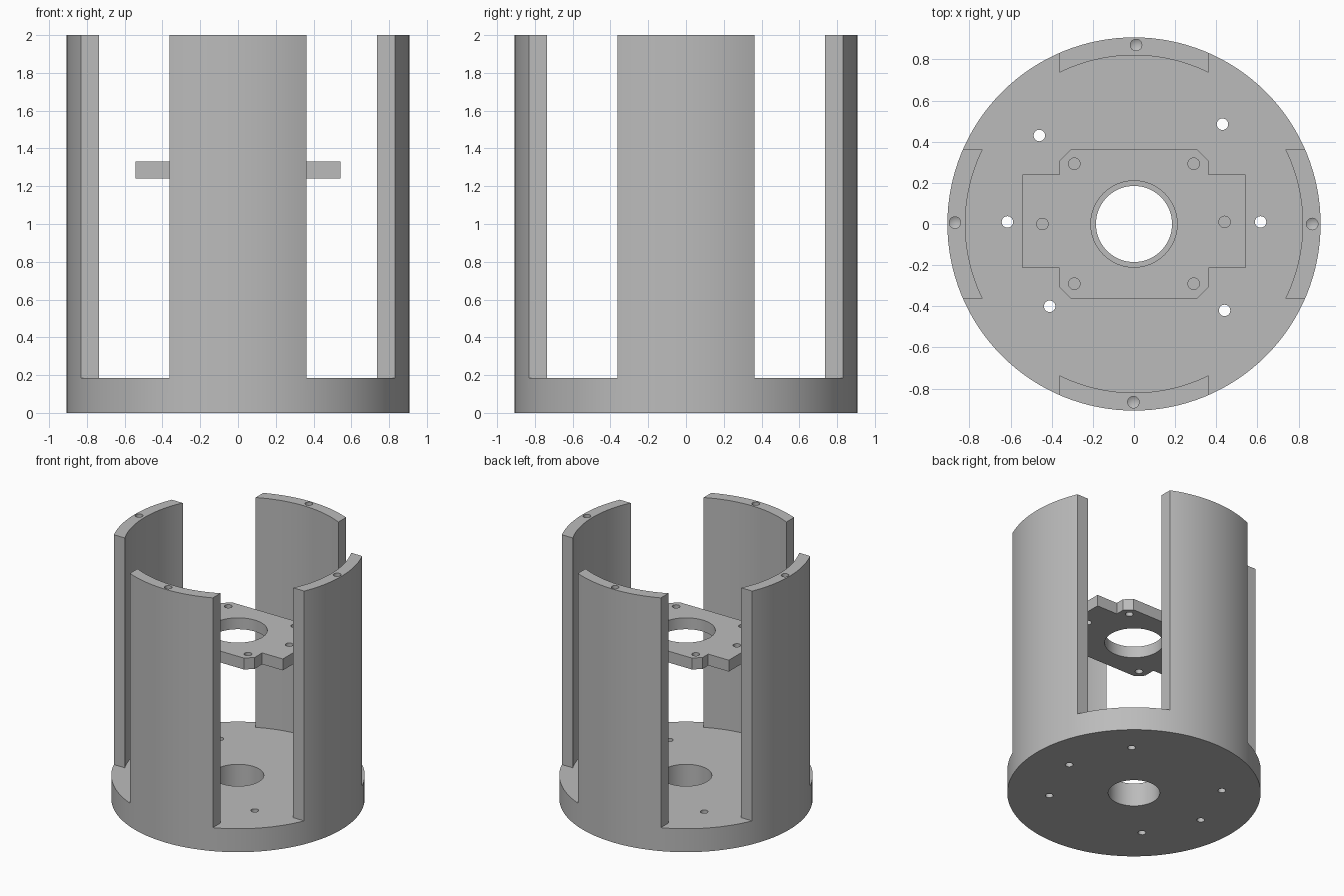
import bpy, bmesh, math
from math import radians

cube = bpy.data.objects.get("Cube")
if cube:
    bpy.data.objects.remove(cube, do_unlink=True)

R, H = 0.907, 2.0            # drum radius and height
FLOOR = 0.185                # base thickness
INNER = 0.82                 # inside radius of the walls
HALF = 0.362                 # half width of each wall
PIN = 0.028                  # screw hole radius

grey = bpy.data.materials.new("plain grey")
grey.use_nodes = True
colour = (0.5, 0.5, 0.5, 1)
grey.diffuse_color = colour
grey.node_tree.nodes["Principled BSDF"].inputs["Base Color"].default_value = colour


def prism(name, outline, z0, z1):
    """Extrude a counter-clockwise outline from z0 to z1."""
    bm = bmesh.new()
    face = bm.faces.new([bm.verts.new((x, y, z0)) for x, y in outline])
    top = bmesh.ops.extrude_face_region(bm, geom=[face])["geom"]
    verts = [v for v in top if isinstance(v, bmesh.types.BMVert)]
    bmesh.ops.translate(bm, verts=verts, vec=(0, 0, z1 - z0))
    bmesh.ops.recalc_face_normals(bm, faces=bm.faces)
    mesh = bpy.data.meshes.new(name)
    bm.to_mesh(mesh)
    bm.free()
    mesh.materials.append(grey)
    obj = bpy.data.objects.new(name, mesh)
    bpy.context.collection.objects.link(obj)
    return obj


def circle(r, x=0, y=0, n=128):
    return [(x + r * math.cos(math.tau * i / n), y + r * math.sin(math.tau * i / n))
            for i in range(n)]


def rod(r, x, y, z0, z1, n=24):
    return prism("hole_cutter", circle(r, x, y, n), z0, z1)


def drill(x, y, depth):
    """Blind hole cutter with a pointed end."""
    obj = rod(PIN, x, y, H - depth, H + 0.1)
    bm = bmesh.new()
    bm.from_mesh(obj.data)
    low = [f for f in bm.faces if f.normal.z < -0.9]
    tip = bmesh.ops.poke(bm, faces=low)["verts"]
    tip[0].co.z -= 0.016
    bm.to_mesh(obj.data)
    bm.free()
    return obj


def cut(target, cutters):
    """Subtract the cutters, then apply and remove them."""
    for c in cutters:
        c.hide_render = True
        mod = target.modifiers.new("cut", "BOOLEAN")
        mod.operation, mod.solver, mod.object = "DIFFERENCE", "EXACT", c
    graph = bpy.context.evaluated_depsgraph_get()
    mesh = bpy.data.meshes.new_from_object(target.evaluated_get(graph))
    target.modifiers.clear()
    target.data = mesh
    for c in cutters:
        bpy.data.objects.remove(c, do_unlink=True)


def finish(obj):
    bpy.ops.object.select_all(action="DESELECT")
    obj.select_set(True)
    bpy.context.view_layer.objects.active = obj
    bpy.ops.object.shade_smooth_by_angle(angle=radians(30))


# Drum: one solid hollowed out, with four corner openings leaving four walls
drum = prism("slotted_drum", circle(R), 0, H)
cutters = [prism("bore_cutter", circle(INNER), FLOOR, H + 0.1)]
for sx in (-1, 1):
    for sy in (-1, 1):
        corner = [(HALF, HALF), (1, HALF), (1, 1), (HALF, 1)]
        cutters.append(prism("corner_cutter", [(sx * x, sy * y) for x, y in corner],
                             FLOOR, H + 0.1))

# Base holes: shaft opening and six screw holes
cutters.append(rod(0.185, 0, 0, -0.1, 0.3, 64))
for x, y in [(-0.46, 0.43), (0.43, 0.485), (-0.615, 0.01),
             (0.615, 0.01), (-0.41, -0.4), (0.44, -0.42)]:
    cutters.append(rod(PIN, x, y, -0.1, 0.3))

# Blind screw holes in the wall tops
for x, y in [(0.01, 0.87), (-0.87, 0.007), (0.866, 0), (-0.003, -0.866)]:
    cutters.append(drill(x, y, 0.2))
cut(drum, cutters)
finish(drum)

# Mounting plate: chamfered square with a tab on each side
C = 0.308                    # start of the corner chamfer
TAB, LOW, HIGH = 0.542, -0.215, 0.24
right = [(C, -HALF), (HALF, -C), (HALF, LOW), (TAB, LOW),
         (TAB, HIGH), (HALF, HIGH), (HALF, C), (C, HALF)]
outline = right + [(-x, y) for x, y in reversed(right)]
plate = prism("mounting_plate", outline, 1.24, 1.33)
cutters = [rod(0.21, 0, 0, 1.1, 1.5, 64)]
for x, y in [(0.29, 0.293), (-0.29, 0.293), (0.29, -0.29),
             (-0.29, -0.29), (-0.445, 0), (0.44, 0.01)]:
    cutters.append(rod(PIN, x, y, 1.1, 1.5))
cut(plate, cutters)
finish(plate)
